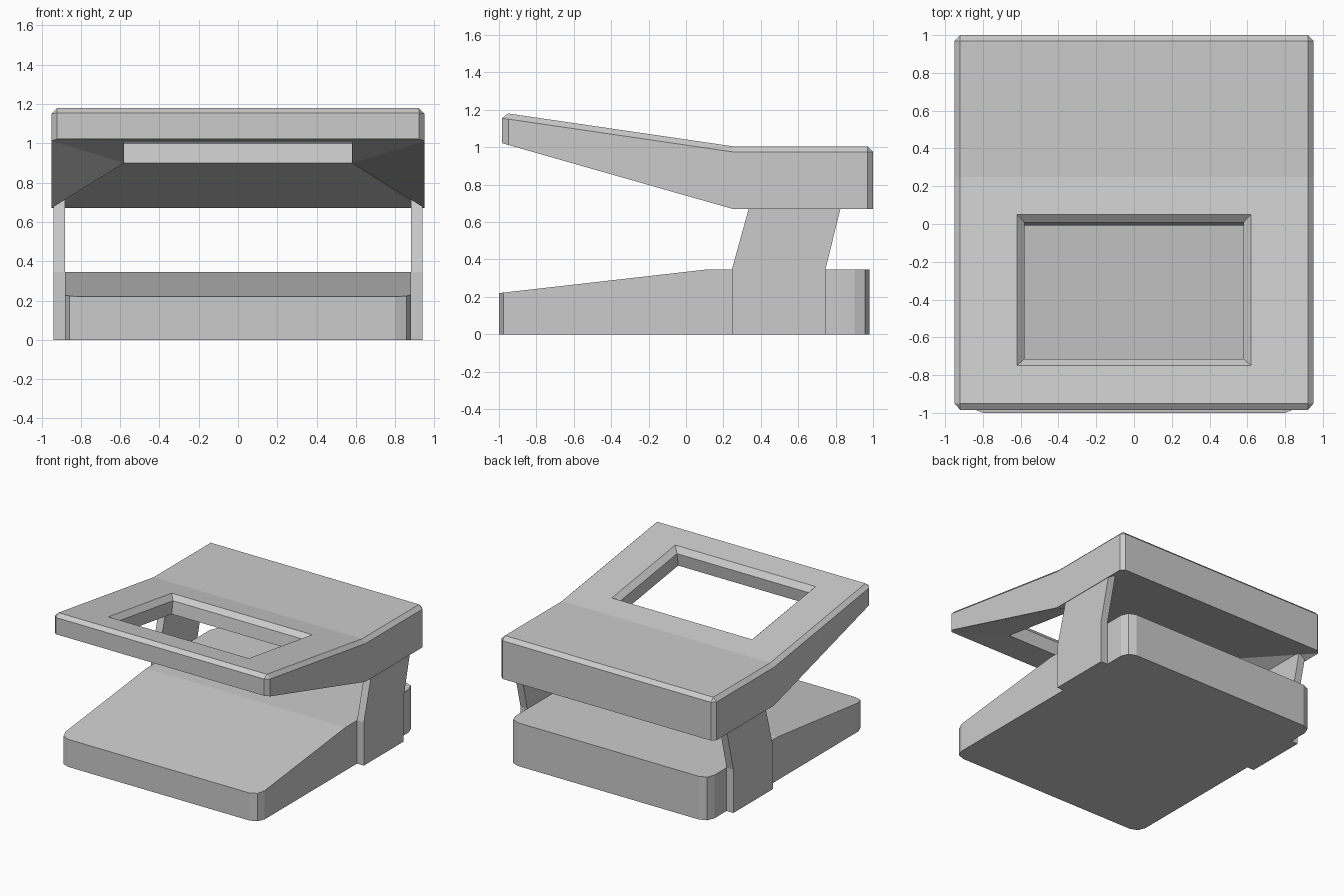
import bpy, bmesh, math

if "Cube" in bpy.data.objects:
    bpy.data.objects.remove(bpy.data.objects["Cube"])


class Builder:
    """Collects faces given as coordinates, sharing equal corners."""
    def __init__(self):
        self.bm = bmesh.new()
        self.verts = {}

    def face(self, *pts):
        vs = []
        for p in pts:
            key = tuple(round(c, 4) for c in p)
            if key not in self.verts:
                self.verts[key] = self.bm.verts.new(key)
            if self.verts[key] not in vs:
                vs.append(self.verts[key])
        if len(vs) > 2:
            self.bm.faces.new(vs)

    def bridge(self, a, b):
        for i in range(len(a)):
            j = (i + 1) % len(a)
            self.face(a[i], a[j], b[j], b[i])

    def finish(self, name):
        bmesh.ops.recalc_face_normals(self.bm, faces=self.bm.faces)
        me = bpy.data.meshes.new(name)
        self.bm.to_mesh(me)
        self.bm.free()
        ob = bpy.data.objects.new(name, me)
        bpy.context.collection.objects.link(ob)
        return ob


# Base: wedge with rounded upright corners
def base_top(y):
    return min(0.345, 0.22 + 0.125 * (y + 1) / 1.1)


R, FOLD = 0.08, 0.1
outline = []
for cx, cy, start in ((0.80, -0.92, -90), (0.80, 0.90, 0), (-0.80, 0.90, 90), (-0.80, -0.92, 180)):
    if start == 0:
        outline.append((0.88, FOLD))
    for k in range(3):
        t = math.radians(start + 45 * k)
        outline.append((cx + R * math.cos(t), cy + R * math.sin(t)))
    if start == 90:
        outline.append((-0.88, FOLD))
low = [(x, y, 0) for x, y in outline]
high = [(x, y, base_top(y)) for x, y in outline]
b = Builder()
b.bridge(low, high)
b.face(*low)
b.face(*[p for p in high if p[1] <= FOLD + 1e-4])
b.face(*[p for p in high if p[1] >= FOLD - 1e-4])
b.finish("base")

# Side supports: bent straps, mirrored
strap = [(0.245, 0), (0.745, 0), (0.745, 0.345), (0.845, 0.75), (0.357, 0.75), (0.245, 0.345)]
inner = [(0.88, y, z) for y, z in strap]
outer = [(0.94, y, z) for y, z in strap]
b = Builder()
b.bridge(inner, outer)
b.face(*inner)
b.face(*outer)
support = b.finish("side_supports")
support.modifiers.new("Mirror", 'MIRROR')

# Cover: bent slab with chamfered edges, window and hollowed underside
BEND = 0.25


def cover_top(y):
    return 1.005 + 0.146 * max(0, BEND - y)


def cover_bottom(y):
    return 0.67 + 0.285 * max(0, BEND - y)


def clamp(v, lo, hi):
    return max(lo, min(hi, v))


def window(x, front, back, drop):
    """Rectangle below the sloped top, repeated to pair with the outline."""
    f, r = cover_top(front) - drop, cover_top(back) - drop
    fl, fr, br, bl = (-x, front, f), (x, front, f), (x, back, r), (-x, back, r)
    return [fl, fr, fr, br, br, br, bl, bl, bl, fl]


plan = [(-0.92, -0.985), (0.92, -0.985), (0.95, -0.95), (0.95, BEND), (0.95, 0.97),
        (0.92, 1.0), (-0.92, 1.0), (-0.95, 0.97), (-0.95, BEND), (-0.95, -0.95)]
rim = [(x, y, cover_bottom(y)) for x, y in plan]
side = [(x, y, cover_top(y) - 0.03) for x, y in plan]
inset = [(clamp(x, -0.92, 0.92), clamp(y, -0.95, 0.97)) for x, y in plan]
top = [(x, y, cover_top(y)) for x, y in inset]
slope = [(x, min(y, BEND), cover_top(y)) for x, y in inset]
win_edge = window(0.62, -0.75, 0.05, 0)
win_in = window(0.58, -0.715, 0.008, 0.04)
win_low = window(0.58, -0.73, -0.008, 0.143)

b = Builder()
b.bridge(rim, side)
b.bridge(side, top)
b.face(*top[3:9])
b.bridge(slope, win_edge)
b.bridge(win_edge, win_in)
# window walls
b.bridge(win_in[:2] + win_in[3:4] + win_in[6:7], win_low[:2] + win_low[3:4] + win_low[6:7])
# underside facets
for i in range(10):
    j = (i + 1) % 10
    if i < 5:
        b.face(rim[i], rim[j], win_low[j])
        b.face(rim[i], win_low[j], win_low[i])
    else:
        b.face(rim[i], rim[j], win_low[i])
        b.face(rim[j], win_low[j], win_low[i])
b.finish("cover")
